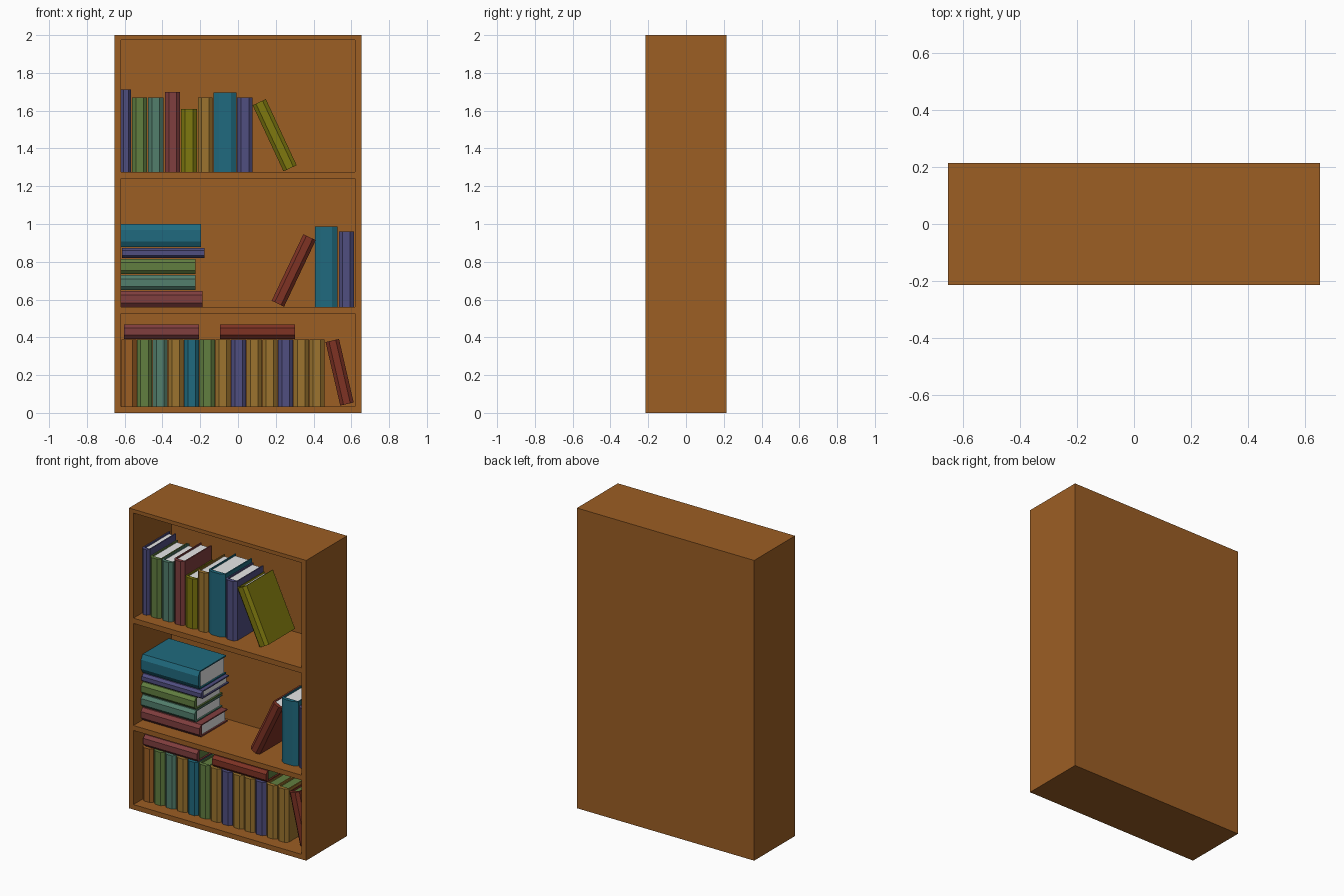
import bpy, bmesh, math
from mathutils import Vector

if "Cube" in bpy.data.objects:
    bpy.data.objects.remove(bpy.data.objects["Cube"])


def linear(c):
    c /= 255
    return c / 12.92 if c <= 0.04045 else ((c + 0.055) / 1.055) ** 2.4


PALETTE = {
    "wood": (156, 94, 36), "indigo": (80, 78, 128), "green": (97, 126, 64),
    "sage": (82, 126, 108), "maroon": (128, 62, 62), "olive": (126, 120, 14),
    "mustard": (156, 116, 46), "teal": (32, 106, 126), "rust": (126, 50, 36),
    "paper": (232, 232, 232),
}
MATS = {}
for key, rgb in PALETTE.items():
    MATS[key] = bpy.data.materials.new(key)
    MATS[key].diffuse_color = (*[linear(c) for c in rgb], 1)


def add_object(name, bm, mats):
    bmesh.ops.recalc_face_normals(bm, faces=bm.faces)
    mesh = bpy.data.meshes.new(name)
    bm.to_mesh(mesh)
    bm.free()
    for m in mats:
        mesh.materials.append(MATS[m])
    ob = bpy.data.objects.new(name, mesh)
    bpy.context.collection.objects.link(ob)
    return ob


def box(bm, lo, hi):
    lo, hi = Vector(lo), Vector(hi)
    verts = bmesh.ops.create_cube(bm, size=1)["verts"]
    for v in verts:
        v.co = [(a + b) / 2 + c * (b - a) for a, b, c in zip(lo, hi, v.co)]
    return {f for v in verts for f in v.link_faces}


# Case: a solid block with three compartments pushed in from the front
W, D, H = 0.653, 0.215, 2.0
INNER, BACK = 0.62, 0.185
BAYS = [(0.033, 0.527), (0.56, 1.24), (1.275, 1.975)]
bm = bmesh.new()
box(bm, (-W, -D, 0), (W, D, H))
cuts = [((s * INNER, 0, 0), (1, 0, 0)) for s in (-1, 1)]
cuts += [((0, 0, z), (0, 0, 1)) for bay in BAYS for z in bay]
for co, no in cuts:
    bmesh.ops.bisect_plane(bm, geom=bm.verts[:] + bm.edges[:] + bm.faces[:],
                           plane_co=co, plane_no=no)
openings = []
for f in bm.faces:
    c = f.calc_center_median()
    if c.y < -D + 0.001 and abs(c.x) < INNER and any(a < c.z < b for a, b in BAYS):
        openings.append(f)
pushed = bmesh.ops.extrude_face_region(bm, geom=openings)["geom"]
bmesh.ops.delete(bm, geom=openings, context="FACES_ONLY")
for v in pushed:
    if isinstance(v, bmesh.types.BMVert):
        v.co.y = BACK
bmesh.ops.recalc_face_normals(bm, faces=bm.faces)
bmesh.ops.dissolve_limit(bm, angle_limit=0.01, verts=bm.verts[:], edges=bm.edges[:])
add_object("bookcase", bm, ["wood"])

FRONT, REAR, BOARD = -0.137, 0.157, 0.008


def book(name, color, x, z, thick, length, angle=0, pages="paper"):
    """Book with a faceted spine to the front, turned about its centre."""
    bm = bmesh.new()
    h, i = thick / 2, thick / 2 - BOARD
    # C-shaped cover section
    half = [(h * 0.5, FRONT), (h, FRONT + 0.018), (h, REAR), (i, REAR), (i, FRONT + 0.025)]
    section = half + [(-px, py) for px, py in reversed(half)]
    face = bm.faces.new([bm.verts.new((px, py, -length / 2)) for px, py in section])
    top = bmesh.ops.extrude_face_region(bm, geom=[face])["geom"]
    bmesh.ops.translate(bm, vec=(0, 0, length),
                        verts=[v for v in top if isinstance(v, bmesh.types.BMVert)])
    # Page block
    e = length / 2 - 0.01
    for f in box(bm, (-i, FRONT + 0.025, -e), (i, REAR - 0.01, e)):
        f.material_index = 1
    ob = add_object(name, bm, [color, pages])
    ob.location = (x, 0, z)
    ob.rotation_euler.y = math.radians(angle)


def standing(name, base, rows, pages="paper"):
    for n, (color, x0, x1, z1) in enumerate(rows, 1):
        book(f"{name}_{n}", color, (x0 + x1) / 2, (base + z1) / 2, x1 - x0, z1 - base, 0, pages)


def lying(name, rows, pages="paper"):
    for n, (color, x0, x1, z0, z1) in enumerate(rows, 1):
        book(f"{name}_{n}", color, (x0 + x1) / 2, (z0 + z1) / 2, z1 - z0, x1 - x0, 90, pages)


# Top shelf
standing("top_book", 1.275, [
    ("indigo", -0.619, -0.566, 1.711), ("green", -0.561, -0.481, 1.67),
    ("sage", -0.476, -0.394, 1.67), ("maroon", -0.386, -0.307, 1.70),
    ("olive", -0.302, -0.217, 1.608), ("mustard", -0.212, -0.134, 1.67),
    ("teal", -0.131, -0.007, 1.695), ("indigo", -0.004, 0.078, 1.67)])
book("top_leaning_book", "olive", 0.194, 1.47, 0.077, 0.386, -25)

# Middle shelf
lying("stacked_book", [
    ("maroon", -0.619, -0.188, 0.561, 0.644), ("sage", -0.619, -0.225, 0.65, 0.73),
    ("green", -0.619, -0.225, 0.735, 0.815), ("indigo", -0.614, -0.177, 0.819, 0.872),
    ("teal", -0.619, -0.197, 0.877, 0.999)])
standing("middle_book", 0.561, [("teal", 0.407, 0.528, 0.988), ("indigo", 0.534, 0.614, 0.961)])
book("middle_leaning_book", "rust", 0.295, 0.754, 0.073, 0.39, 25.5)

# Bottom shelf
ROW = ("wood green sage mustard teal green mustard indigo mustard mustard "
       "indigo mustard mustard").split()
standing("bottom_book", 0.034, [(c, -0.618 + 0.083 * n, -0.538 + 0.083 * n, 0.389)
                                for n, c in enumerate(ROW)], "green")
lying("laid_book", [("maroon", -0.603, -0.206, 0.392, 0.469),
                    ("rust", -0.095, 0.302, 0.392, 0.469)], "green")
book("bottom_leaning_book", "rust", 0.538, 0.215, 0.073, 0.345, -13, "green")

for m in bpy.data.materials:
    if m.users and not m.is_grease_pencil:
        m.use_nodes = True
        m.node_tree.nodes["Principled BSDF"].inputs["Base Color"].default_value = m.diffuse_color
